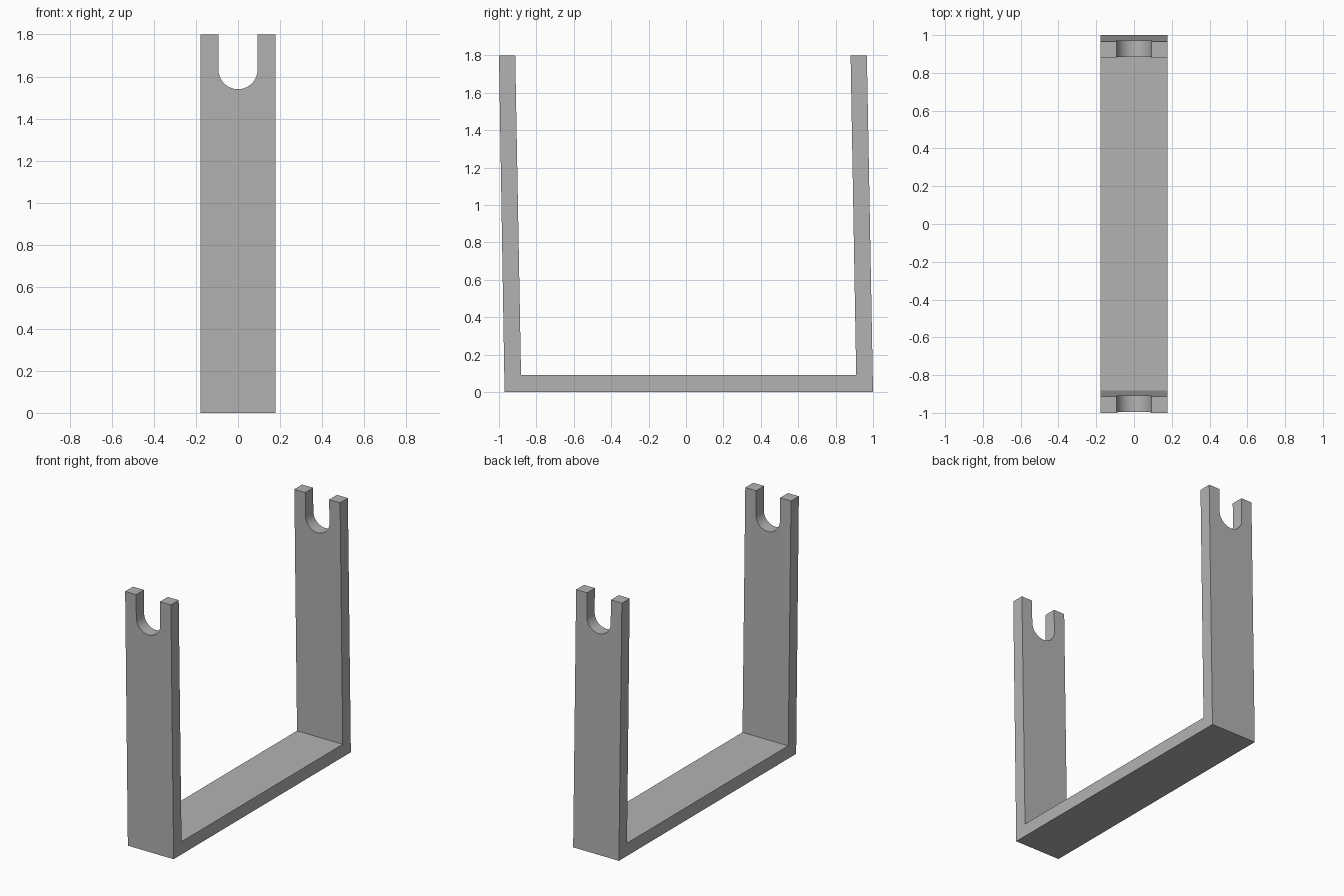
import bpy
import bmesh
import math

cube = bpy.data.objects.get("Cube")
if cube:
    bpy.data.objects.remove(cube, do_unlink=True)

HALF_WIDTH = 0.178
SLOT_RADIUS = 0.093
SLOT_CENTRE = 1.633
HEIGHT = 1.8

grey = bpy.data.materials.new("plain grey")
grey.use_nodes = True
colour = (0.45, 0.45, 0.45, 1)
grey.diffuse_color = colour
grey.node_tree.nodes["Principled BSDF"].inputs["Base Color"].default_value = colour


def extrude_profile(name, points, direction):
    """Make a solid by pushing a closed outline along a direction."""
    bm = bmesh.new()
    face = bm.faces.new([bm.verts.new(p) for p in points])
    result = bmesh.ops.extrude_face_region(bm, geom=[face])
    moved = [v for v in result["geom"] if isinstance(v, bmesh.types.BMVert)]
    bmesh.ops.translate(bm, verts=moved, vec=direction)
    bmesh.ops.recalc_face_normals(bm, faces=bm.faces)
    mesh = bpy.data.meshes.new(name)
    bm.to_mesh(mesh)
    bm.free()
    mesh.materials.append(grey)
    obj = bpy.data.objects.new(name, mesh)
    bpy.context.collection.objects.link(obj)
    return obj


# U-shaped bracket with both arms leaning slightly to the front
side = [(-0.97, 0), (1, 0), (0.967, HEIGHT), (0.88, HEIGHT),
        (0.91, 0.09), (-0.882, 0.09), (-0.913, HEIGHT), (-1, HEIGHT)]
bracket = extrude_profile("bracket", [(-HALF_WIDTH, y, z) for y, z in side],
                          (2 * HALF_WIDTH, 0, 0))

# Round-bottomed slot through the top of both arms
steps = 32
arc = [math.pi * (1 + i / steps) for i in range(steps + 1)]
outline = [(SLOT_RADIUS * math.cos(a), -1.5, SLOT_CENTRE + SLOT_RADIUS * math.sin(a))
           for a in arc]
outline += [(SLOT_RADIUS, -1.5, 2), (-SLOT_RADIUS, -1.5, 2)]
cutter = extrude_profile("slot_cutter", outline, (0, 3, 0))
cutter.hide_render = True

cut = bracket.modifiers.new("slots", "BOOLEAN")
cut.operation = "DIFFERENCE"
cut.solver = "EXACT"
cut.object = cutter
bpy.ops.object.select_all(action="DESELECT")
bracket.select_set(True)
bpy.context.view_layer.objects.active = bracket
bpy.ops.object.modifier_apply(modifier=cut.name)
bpy.data.objects.remove(cutter, do_unlink=True)

# Smooth slot floors, crisp edges elsewhere
bpy.ops.object.shade_smooth_by_angle(angle=math.radians(30))
